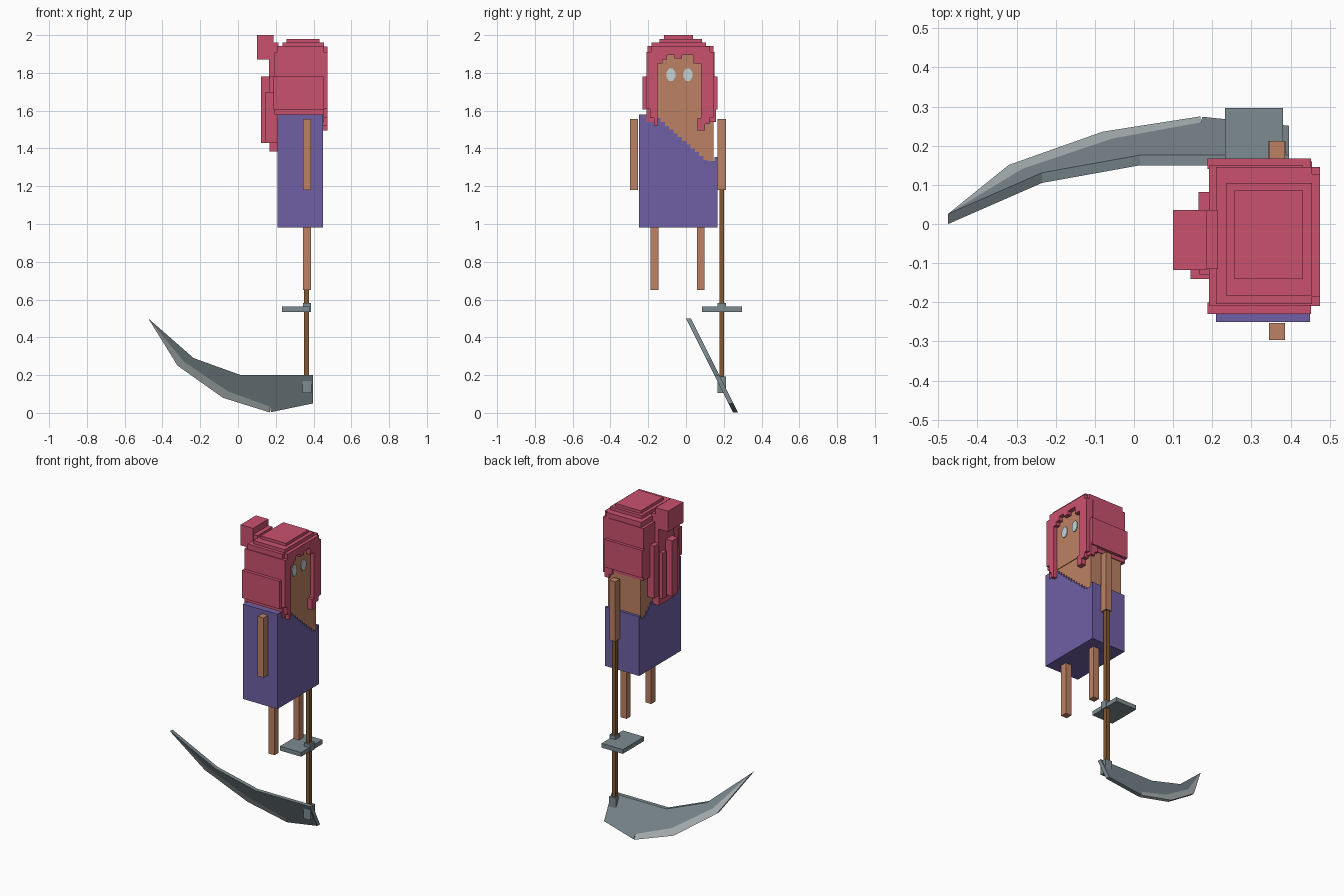
import bpy, bmesh, math
from mathutils import Vector


def material(name, rgb):
    m = bpy.data.materials.new(name)
    m.diffuse_color = (*rgb, 1)
    return m


SKIN = material("skin", (0.51, 0.22, 0.127))
PURPLE = material("purple cloth", (0.16, 0.117, 0.38))
HAIR = material("red hair", (0.59, 0.083, 0.155))
STEEL = material("steel", (0.205, 0.258, 0.28))
EDGE = material("sharp edge", (0.434, 0.479, 0.49))
WOOD = material("brown wood", (0.216, 0.098, 0.032))
EYE = material("pale eye", (0.56, 0.65, 0.68))


def prism(name, mat, points, offset):
    """Extrude a planar outline by an offset vector."""
    bm = bmesh.new()
    face = bm.faces.new([bm.verts.new(p) for p in points])
    ext = bmesh.ops.extrude_face_region(bm, geom=[face], use_keep_orig=True)
    verts = [v for v in ext["geom"] if isinstance(v, bmesh.types.BMVert)]
    bmesh.ops.translate(bm, verts=verts, vec=Vector(offset))
    bmesh.ops.recalc_face_normals(bm, faces=bm.faces[:])
    me = bpy.data.meshes.new(name)
    bm.to_mesh(me)
    bm.free()
    me.materials.append(mat)
    ob = bpy.data.objects.new(name, me)
    bpy.context.collection.objects.link(ob)
    return ob


def box(name, mat, x, y, z):
    pts = [(x[0], y[0], z[0]), (x[1], y[0], z[0]),
           (x[1], y[1], z[0]), (x[0], y[1], z[0])]
    return prism(name, mat, pts, (0, 0, z[1] - z[0]))


def slab_x(name, mat, yz, x0, x1):
    return prism(name, mat, [(x0, y, z) for y, z in yz], (x1 - x0, 0, 0))


# Limbs
for side, y0, y1 in (("right", -0.297, -0.253), ("left", 0.167, 0.212)):
    box(side + "_arm", SKIN, (0.345, 0.386), (y0, y1), (1.18, 1.557))
for side, y0 in (("right", -0.187), ("left", 0.058)):
    box(side + "_leg", SKIN, (0.345, 0.386), (y0, y0 + 0.041), (0.65, 0.99))

# Torso and head
box("torso", SKIN, (0.217, 0.444), (-0.23, 0.145), (1.0, 1.58))
box("head", SKIN, (0.215, 0.448), (-0.19, 0.13), (1.575, 1.9))

# Dress with a stepped one-shoulder neckline
neck = [(-0.25, 0.982), (-0.25, 1.58), (-0.215, 1.58), (-0.215, 1.56), (-0.135, 1.56)]
steps = 11
for i in range(steps):
    y = -0.135 + 0.25 * i / steps
    z = 1.54 - 0.2 * i / (steps - 1)
    neck += [(y, z), (y + 0.25 / steps, z)]
neck += [(0.115, 1.333), (0.15, 1.333), (0.15, 1.355), (0.166, 1.355), (0.166, 0.982)]
slab_x("dress", PURPLE, neck, 0.21, 0.45)

# Eyes
for side, y in (("right", -0.08), ("left", 0.01)):
    ring = [(y + 0.025 * math.cos(a), 1.79 + 0.036 * math.sin(a))
            for a in (math.pi / 8 + k * math.pi / 4 for k in range(8))]
    slab_x(side + "_eye", EYE, ring, 0.446, 0.453)

# Hair frame around the face
frame = [(-0.21, 1.91), (-0.21, 1.61), (-0.19, 1.61), (-0.19, 1.56), (-0.17, 1.56),
         (-0.17, 1.52), (-0.15, 1.52), (-0.15, 1.85), (-0.125, 1.85), (-0.125, 1.87),
         (-0.1, 1.87), (-0.1, 1.895), (-0.06, 1.895), (-0.06, 1.875), (-0.02, 1.875),
         (-0.02, 1.895), (0.04, 1.895), (0.04, 1.85), (0.08, 1.85), (0.08, 1.56),
         (0.06, 1.56), (0.06, 1.495), (0.1, 1.495), (0.1, 1.53), (0.125, 1.53),
         (0.125, 1.56), (0.146, 1.56), (0.146, 1.91), (0.128, 1.91), (0.128, 1.94),
         (-0.185, 1.94), (-0.185, 1.91)]
slab_x("hair_front", HAIR, frame, 0.43, 0.475)

# Hair mass and stepped crown
box("hair_mass", HAIR, (0.192, 0.432), (-0.21, 0.15), (1.58, 1.91))
box("hair_crown_low", HAIR, (0.21, 0.455), (-0.205, 0.146), (1.9, 1.942))
box("hair_crown_mid", HAIR, (0.235, 0.455), (-0.183, 0.105), (1.94, 1.962))
box("hair_crown_top", HAIR, (0.256, 0.432), (-0.14, 0.085), (1.96, 1.98))
for side, y0, y1 in (("right", -0.23, -0.2), ("left", 0.14, 0.168)):
    box(side + "_hair_panel", HAIR, (0.188, 0.452), (y0, y1), (1.605, 1.78))
    inner = -0.17 if y0 < 0 else 0.12
    lo, hi = sorted((inner, inner + math.copysign(0.04, y0)))
    for k in range(2):
        box(f"{side}_hair_lock_{k}", HAIR, (0.405 + 0.02 * k, 0.455),
            (lo, hi), (1.565 - 0.025 * k, 1.62))

# Bun, its stem, and hanging strands
box("bun", HAIR, (0.1, 0.187), (-0.117, 0.036), (1.87, 2.0))
box("bun_lower", HAIR, (0.165, 0.215), (-0.115, 0.036), (1.77, 1.96))
strands = [(0.122, -0.095, -0.035, 1.43, 1.78), (0.145, -0.14, -0.1, 1.43, 1.7),
           (0.165, 0.036, 0.082, 1.45, 1.78), (0.145, -0.015, 0.025, 1.43, 1.72),
           (0.167, -0.13, 0.03, 1.385, 1.78)]
for i, (x0, y0, y1, z0, z1) in enumerate(strands):
    box(f"hair_strand_{i}", HAIR, (x0, 0.212), (y0, y1), (z0, z1))

# Scythe shaft, guard and socket
box("shaft", WOOD, (0.35, 0.376), (0.177, 0.202), (0.15, 1.19))
box("guard", STEEL, (0.233, 0.381), (0.085, 0.297), (0.535, 0.562))
box("guard_collar", STEEL, (0.343, 0.386), (0.166, 0.211), (0.535, 0.583))
box("blade_socket", STEEL, (0.341, 0.388), (0.166, 0.211), (0.105, 0.192))

# Tilted curved blade and its lighter cutting edge
inner = [(0.17, 0.033), (-0.055, 0.115), (-0.285, 0.27)]
back = [(-0.475, 0.5), (-0.235, 0.29), (0.015, 0.2), (0.396, 0.2), (0.396, 0.05), (0.175, 0.004)]
outer = [(-0.475, 0.5), (-0.32, 0.25), (-0.08, 0.08), (0.17, 0.002)]


def tilted(xz):
    return [(x, 0.25 - 0.5 * z, z) for x, z in xz]


prism("blade", STEEL, tilted(back + inner), (0, 0.026, 0))
prism("cutting_edge", EDGE, tilted(outer + inner), (0, 0.026, 0))
